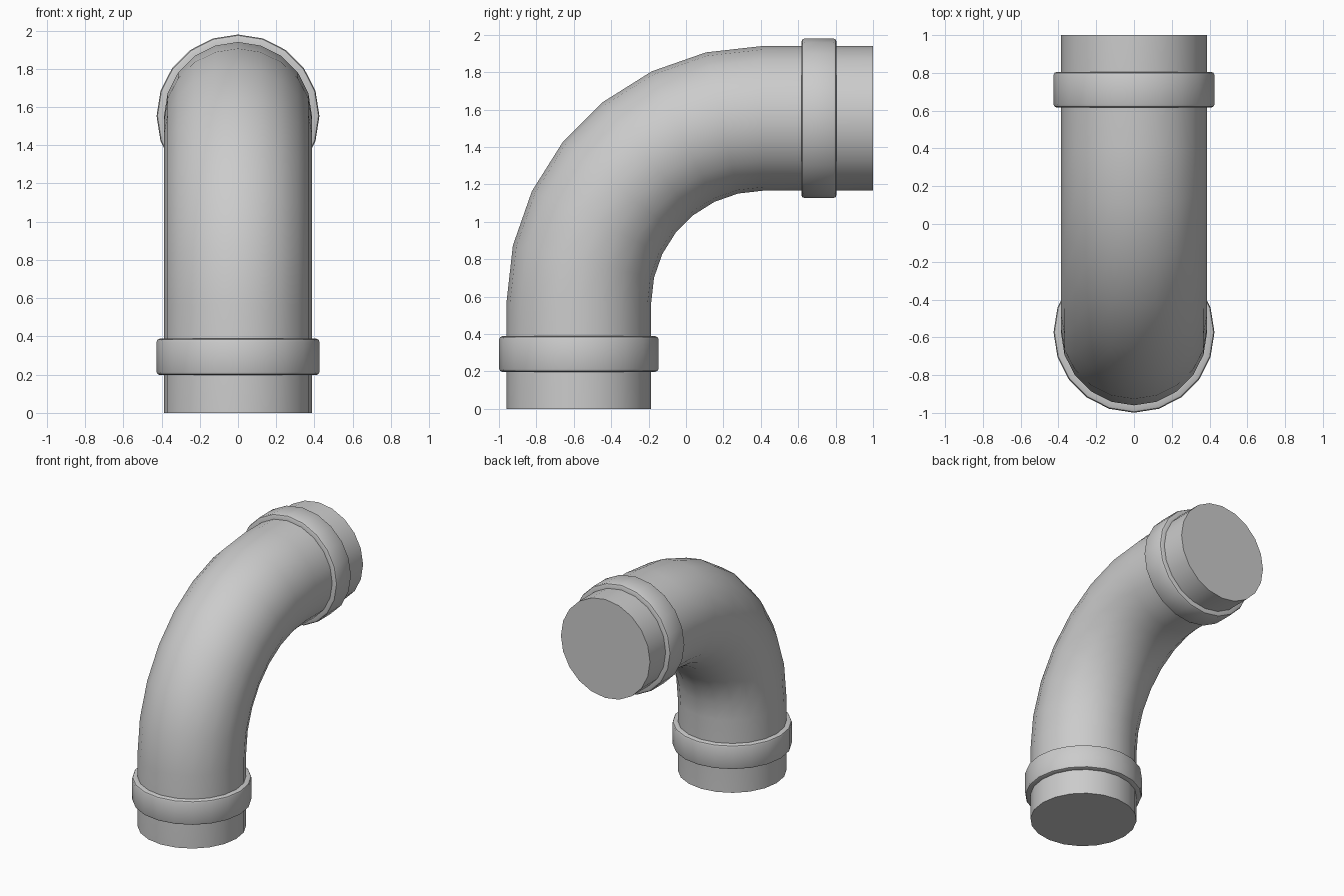
import bpy, bmesh, math
from mathutils import Vector

if "Cube" in bpy.data.objects:
    bpy.data.objects.remove(bpy.data.objects["Cube"])

SIDES = 20
R_PIPE = 0.387
Y0, Z1 = -0.573, 1.553          # axis of the upright leg / level leg
BEND = 0.985                    # bend radius of the centre line
STEPS = 7


def sweep(name, stations, cap=False, closed=False):
    """Skin rings given as (y, z, tilt, radius); tilt 0 = upright axis, 90 deg = level axis."""
    bm = bmesh.new()
    rings = []
    for y, z, t, r in stations:
        out = Vector((0, math.cos(t), -math.sin(t)))
        ring = []
        for i in range(SIDES):
            a = 2 * math.pi * i / SIDES
            p = Vector((r * math.cos(a), y, z)) + out * (r * math.sin(a))
            ring.append(bm.verts.new(p))
        rings.append(ring)
    pairs = list(zip(rings, rings[1:]))
    if closed:
        pairs.append((rings[-1], rings[0]))
    for lo, hi in pairs:
        for i in range(SIDES):
            j = (i + 1) % SIDES
            bm.faces.new((lo[i], lo[j], hi[j], hi[i]))
    if cap:
        bm.faces.new(rings[0])
        bm.faces.new(rings[-1])
    bmesh.ops.recalc_face_normals(bm, faces=bm.faces)
    me = bpy.data.meshes.new(name)
    bm.to_mesh(me)
    bm.free()
    ob = bpy.data.objects.new(name, me)
    bpy.context.collection.objects.link(ob)
    bpy.ops.object.select_all(action='DESELECT')
    ob.select_set(True)
    bpy.context.view_layer.objects.active = ob
    bpy.ops.object.shade_smooth_by_angle(angle=math.radians(35))
    return ob


# Elbow pipe: upright leg, quarter bend, level leg
path = [(Y0, 0, 0, R_PIPE)]
for k in range(STEPS + 1):
    t = math.pi / 2 * k / STEPS
    path.append((Y0 + BEND * (1 - math.cos(t)),
                 Z1 - BEND * (1 - math.sin(t)), t, R_PIPE))
path.append((1.0, Z1, math.pi / 2, R_PIPE))
sweep("elbow_pipe", path, cap=True)

# Collars: band profile (position along axis, radius) with softened rims
B, RC, RI = 0.016, 0.426, 0.375


def band(a, b):
    return [(a, RI), (a, RC - B), (a + B * .3, RC - B * .3), (a + B, RC),
            (b - B, RC), (b - B * .3, RC - B * .3), (b, RC - B), (b, RI)]


sweep("lower_collar", [(Y0, s, 0, r) for s, r in band(0.198, 0.388)], closed=True)
sweep("upper_collar", [(s, Z1, math.pi / 2, r) for s, r in band(0.617, 0.805)], closed=True)
